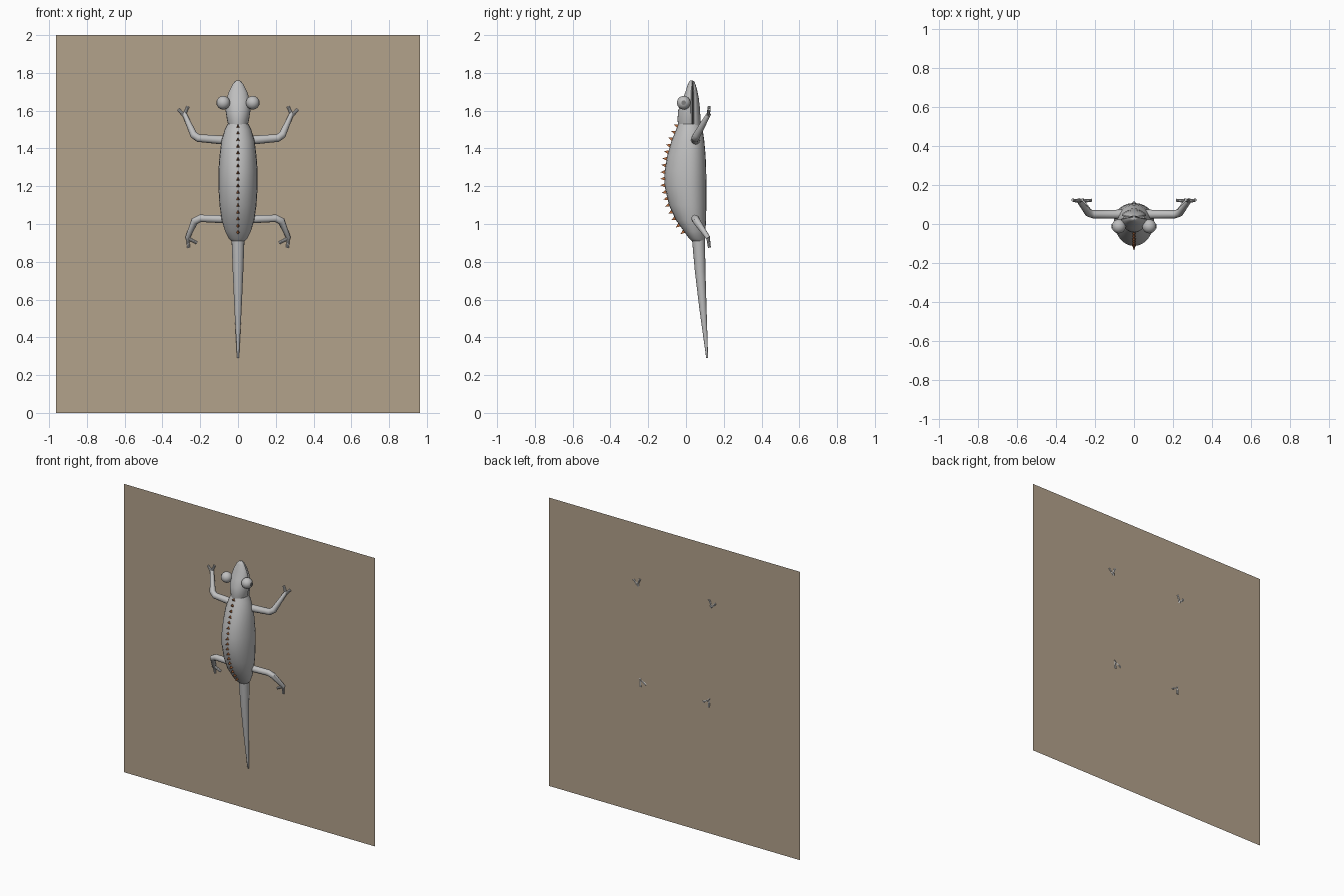
import bpy, bmesh, math
from mathutils import Vector

if "Cube" in bpy.data.objects:
    bpy.data.objects.remove(bpy.data.objects["Cube"])


def material(name, rgb):
    m = bpy.data.materials.new(name)
    m.diffuse_color = (*rgb, 1)
    m.use_nodes = True
    m.node_tree.nodes["Principled BSDF"].inputs["Base Color"].default_value = m.diffuse_color
    return m


GREY = material("grey skin", (0.52, 0.52, 0.52))
WALL = material("tan wall", (0.45, 0.36, 0.26))
RUST = material("rust spine", (0.45, 0.15, 0.05))
DARK = material("dark pupil", (0.2, 0.2, 0.2))


def finish(bm, name, mat, smooth=True):
    bmesh.ops.recalc_face_normals(bm, faces=bm.faces)
    me = bpy.data.meshes.new(name)
    bm.to_mesh(me)
    bm.free()
    me.materials.append(mat)
    ob = bpy.data.objects.new(name, me)
    bpy.context.collection.objects.link(ob)
    if smooth:
        bpy.ops.object.select_all(action='DESELECT')
        ob.select_set(True)
        bpy.context.view_layer.objects.active = ob
        bpy.ops.object.shade_smooth_by_angle(angle=math.radians(40))
    return ob


def skin(bm, rings):
    """Bridge closed rings of points and cap both ends."""
    loops = [[bm.verts.new(p) for p in r] for r in rings]
    n = len(loops[0])
    for a, b in zip(loops, loops[1:]):
        for i in range(n):
            j = (i + 1) % n
            bm.faces.new((a[i], a[j], b[j], b[i]))
    bm.faces.new(loops[0])
    bm.faces.new(loops[-1])


def loft(name, sections, sides=24):
    """Sections: z, half width, front y, widest y, back y."""
    rings = []
    for z, w, yf, ym, yb in sections:
        ring = []
        for i in range(sides):
            a = 2 * math.pi * i / sides
            s = math.sin(a)
            ring.append((w * math.cos(a), ym + s * ((yb - ym) if s > 0 else (ym - yf)), z))
        rings.append(ring)
    bm = bmesh.new()
    skin(bm, rings)
    return finish(bm, name, GREY)


def tube(name, points, radii, sides=12):
    """Round limb following a path of joints."""
    pts = [Vector(p) for p in points]
    rings = []
    for i, p in enumerate(pts):
        d = Vector()
        if i:
            d += (p - pts[i - 1]).normalized()
        if i < len(pts) - 1:
            d += (pts[i + 1] - p).normalized()
        d.normalize()
        u = d.cross(Vector((0, 1, 0.13))).normalized()
        v = d.cross(u)
        rings.append([p + radii[i] * (u * math.cos(t) + v * math.sin(t))
                      for t in (2 * math.pi * k / sides for k in range(sides))])
    bm = bmesh.new()
    skin(bm, rings)
    return finish(bm, name, GREY)


# wall behind the lizard
bm = bmesh.new()
bm.faces.new([bm.verts.new(p) for p in
              ((-.963, .125, 0), (.963, .125, 0), (.963, .125, 2), (-.963, .125, 2))])
finish(bm, "wall", WALL, False)

# body, head, jaw and tail
BODY = [(.91, .035, .03, .06, .098), (.925, .05, .015, .05, .1), (.96, .068, -.01, .04, .103),
        (1.02, .086, -.053, .03, .106), (1.1, .098, -.09, .025, .108), (1.2, .104, -.113, .02, .108),
        (1.28, .104, -.113, .02, .107), (1.36, .098, -.1, .02, .104), (1.44, .088, -.077, .02, .097),
        (1.5, .07, -.052, .02, .088), (1.53, .055, -.04, .02, .08)]
loft("body", BODY)
loft("head", [(1.515, .05, -.04, .025, .036), (1.55, .058, -.045, .025, .036), (1.6, .066, -.042, .025, .036),
              (1.65, .064, -.022, .025, .036), (1.7, .049, -.003, .027, .036), (1.74, .029, .01, .03, .036),
              (1.755, .016, .017, .03, .036), (1.76, .007, .022, .03, .036)])
loft("jaw", [(1.515, .05, .037, .042, .08), (1.56, .057, .037, .042, .077), (1.62, .062, .037, .042, .073),
             (1.67, .056, .037, .042, .067), (1.71, .042, .037, .041, .059), (1.74, .026, .037, .04, .05),
             (1.757, .01, .037, .039, .042)])
tube("tail", [(0, .065, .94), (0, .075, .75), (0, .09, .55), (0, .112, .29)], [.035, .028, .019, .005], 16)


def crest(z):
    """Front y of the body at a height."""
    for a, b in zip(BODY, BODY[1:]):
        if a[0] <= z <= b[0]:
            return a[2] + (b[2] - a[2]) * (z - a[0]) / (b[0] - a[0])


# row of spines along the back
bm = bmesh.new()
for i in range(17):
    z = .962 + i * .0347
    y = crest(z)
    slope = (crest(z + .005) - crest(z - .005)) / .01
    along = Vector((0, slope, 1)).normalized()
    out = Vector((0, -1, slope)).normalized()
    c = Vector((0, y + .004, z))
    tip = bm.verts.new(c + out * .027)
    base = [bm.verts.new(c + p) for p in
            (along * .012, Vector((.01, 0, 0)) - along * .01, Vector((-.01, 0, 0)) - along * .01)]
    bm.faces.new(base)
    for k in range(3):
        bm.faces.new((base[k], base[(k + 1) % 3], tip))
finish(bm, "back_spines", RUST, False)

for side, s in (("left", -1), ("right", 1)):
    # eye with a small pupil disc
    bpy.ops.mesh.primitive_uv_sphere_add(segments=24, ring_count=16, radius=.036, location=(s * .078, -.012, 1.642))
    eye = bpy.context.object
    eye.name = side + "_eye"
    eye.data.materials.append(GREY)
    bpy.ops.object.shade_smooth_by_angle()
    bpy.ops.mesh.primitive_cylinder_add(vertices=16, radius=.012, depth=.006,
                                        location=(s * .112, -.012, 1.642), rotation=(0, math.pi / 2, 0))
    bpy.context.object.name = side + "_pupil"
    bpy.context.object.data.materials.append(DARK)

    # arm and fingers
    tube(side + "_arm", [(s * .06, .05, 1.443), (s * .21, .05, 1.455), (s * .235, .058, 1.472),
                         (s * .285, .122, 1.585)], [.024, .021, .02, .012])
    for k, tip in enumerate(((.265, .123, 1.622), (.316, .123, 1.607))):
        hand = Vector((s * .286, .117, 1.575))
        end = Vector((s * tip[0], tip[1], tip[2]))
        tube(f"{side}_finger_{k}", [hand, hand.lerp(end, .7), end], [.009, .008, .008], 8)

    # leg and toes
    tube(side + "_leg", [(s * .06, .05, 1.025), (s * .2, .048, 1.03), (s * .23, .056, 1.015),
                         (s * .268, .118, .925)], [.022, .02, .02, .012])
    for k, tip in enumerate(((.218, .122, .9), (.262, .124, .875))):
        foot = Vector((s * .266, .117, .925))
        end = Vector((s * tip[0], tip[1], tip[2]))
        tube(f"{side}_toe_{k}", [foot, foot.lerp(end, .7), end], [.009, .008, .008], 8)
